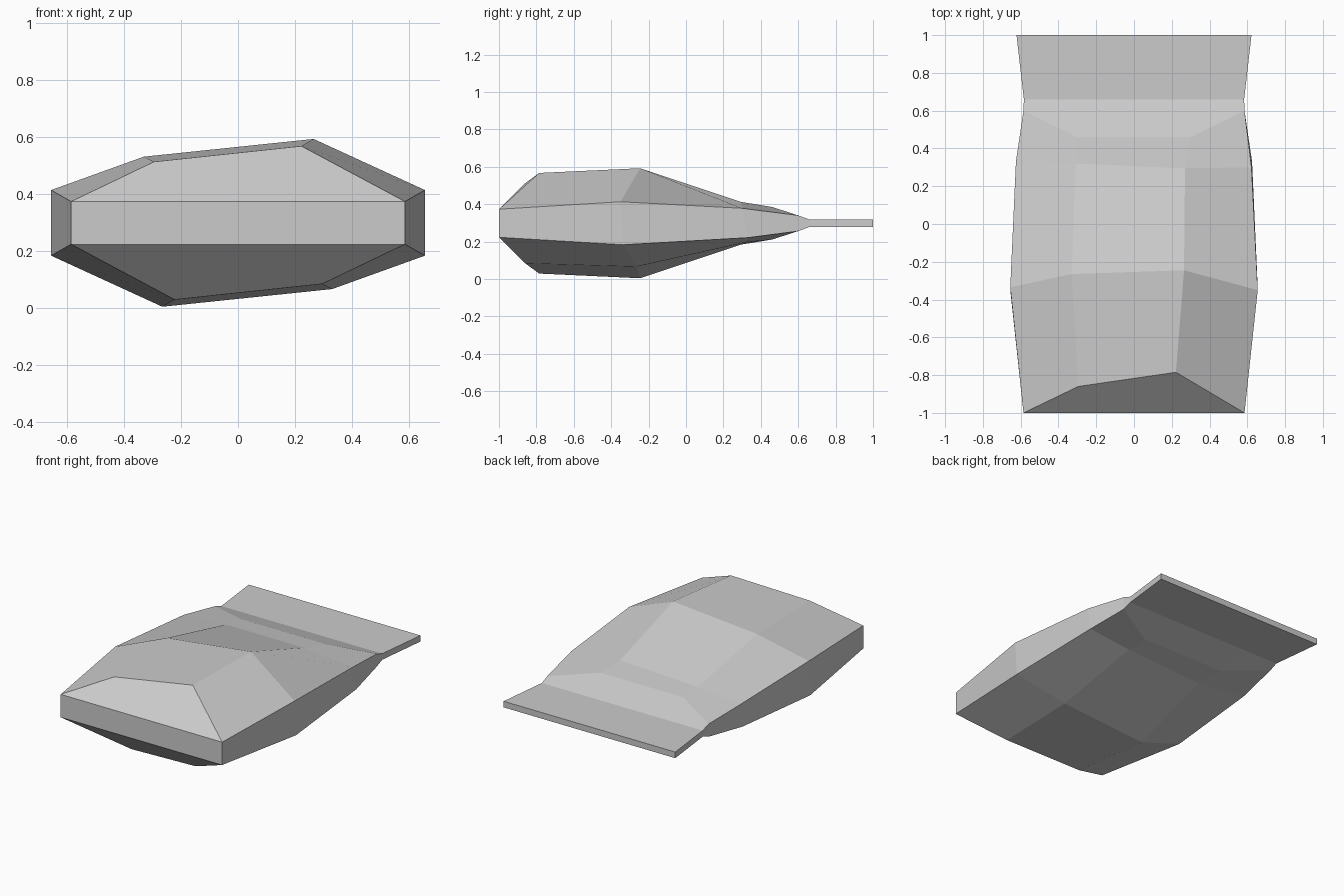
import bpy
import bmesh

old = bpy.data.objects.get("Cube")
if old:
    bpy.data.objects.remove(old, do_unlink=True)

MID = 0.298  # height of the long axis

grey = bpy.data.materials.new("plain grey")
grey.use_nodes = True
colour = (0.6, 0.6, 0.6, 1)
grey.diffuse_color = colour
grey.node_tree.nodes["Principled BSDF"].inputs["Base Color"].default_value = colour

# Upper half of each section, nose to tail: edge, ridge, ridge, edge
sections = [
    [(-.585, -1, .373), (-.295, -.86, .512), (.222, -.785, .567), (.585, -1, .373)],
    [(-.655, -.335, .413), (-.33, -.265, .53), (.265, -.245, .592), (.655, -.35, .413)],
    [(-.625, .33, .375), (-.31, .32, .4), (.27, .295, .412), (.622, .3, .378)],
    [(-.585, .6, .34), (-.3, .46, .385), (.3, .46, .385), (.585, .6, .34)],
    [(-.583, .66, .318), (-.3, .66, .318), (.3, .66, .318), (.583, .66, .318)],
    [(-.622, 1, .318), (-.3, 1, .318), (.3, 1, .318), (.622, 1, .318)],
]

bm = bmesh.new()


def ring(upper):
    """Close a section with its half-turn about the long axis."""
    lower = [(-x, y, 2 * MID - z) for x, y, z in upper]
    return [bm.verts.new(p) for p in upper + lower]


# Skin between neighbouring sections
rings = [ring(s) for s in sections]
for a, b in zip(rings, rings[1:]):
    for i in range(8):
        j = (i + 1) % 8
        bm.faces.new((a[i], a[j], b[j], b[i]))

# Bevelled nose and flat tail
nose = rings[0]
for ids in ((0, 1, 2, 3), (4, 5, 6, 7), (0, 3, 4, 7)):
    bm.faces.new([nose[i] for i in ids])
bm.faces.new(rings[-1])
bmesh.ops.recalc_face_normals(bm, faces=bm.faces)

mesh = bpy.data.meshes.new("hull")
bm.to_mesh(mesh)
bm.free()
mesh.materials.append(grey)
hull = bpy.data.objects.new("hull", mesh)
bpy.context.collection.objects.link(hull)
